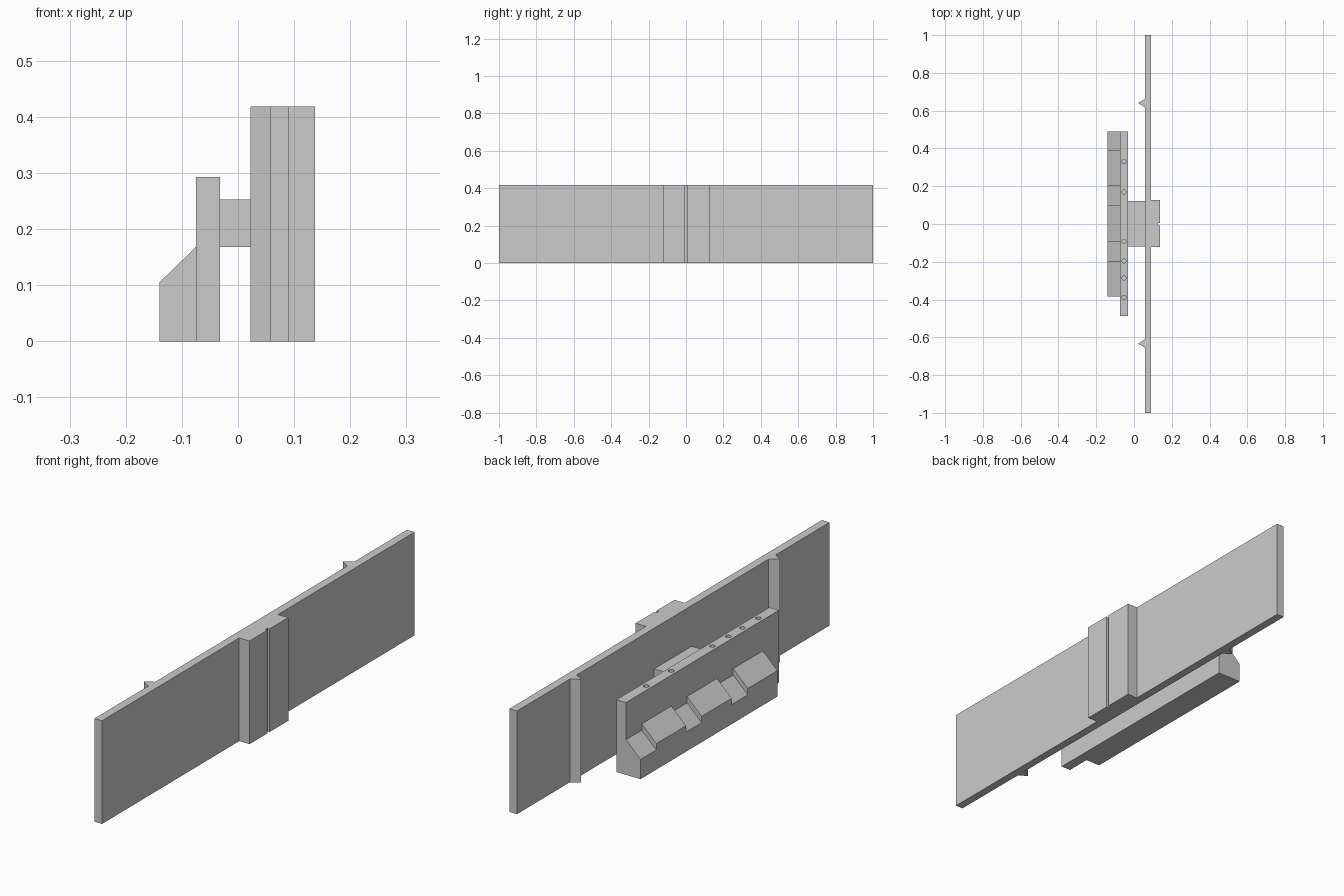
import bpy, bmesh
from mathutils import Vector

cube = bpy.data.objects.get("Cube")
if cube:
    bpy.data.objects.remove(cube, do_unlink=True)

grey = bpy.data.materials.new("plain grey")
grey.use_nodes = True
grey.diffuse_color = (0.6, 0.6, 0.6, 1)
grey.node_tree.nodes["Principled BSDF"].inputs["Base Color"].default_value = (0.6, 0.6, 0.6, 1)


def prism(name, outline, axis, start, end):
    """Extrude a flat outline: (x, y) along z or (x, z) along y."""
    place = (lambda a, b, t: (a, b, t)) if axis == "z" else (lambda a, b, t: (a, t, b))
    bm = bmesh.new()
    face = bm.faces.new([bm.verts.new(place(a, b, start)) for a, b in outline])
    extruded = bmesh.ops.extrude_face_region(bm, geom=[face])["geom"]
    verts = [g for g in extruded if isinstance(g, bmesh.types.BMVert)]
    bmesh.ops.translate(bm, verts=verts, vec=Vector(place(0, 0, end - start)))
    bmesh.ops.recalc_face_normals(bm, faces=bm.faces)
    mesh = bpy.data.meshes.new(name)
    bm.to_mesh(mesh)
    bm.free()
    mesh.materials.append(grey)
    obj = bpy.data.objects.new(name, mesh)
    bpy.context.collection.objects.link(obj)
    return obj


def cut(target, cutter):
    """Subtract the cutter from the target and discard it."""
    cutter.hide_render = True
    mod = target.modifiers.new("cut", "BOOLEAN")
    mod.operation = "DIFFERENCE"
    mod.solver = "EXACT"
    mod.object = cutter
    bpy.context.view_layer.objects.active = target
    bpy.ops.object.modifier_apply(modifier=mod.name)
    bpy.data.objects.remove(cutter, do_unlink=True)


def rectangle(a0, a1, b0, b1):
    return [(a0, b0), (a1, b0), (a1, b1), (a0, b1)]


# Long panel: grooved centre block on one side, two wedge ribs on the other
inner, outer, block = 0.057, 0.091, 0.137
plan = [(inner, -1), (outer, -1), (outer, -0.122), (block, -0.122),
        (block, -0.008), (block - 0.01, -0.008), (block - 0.01, 0.006), (block, 0.006),
        (block, 0.126), (outer, 0.126), (outer, 1), (inner, 1)]
for y in (0.64, -0.633):
    plan += [(inner, y + 0.022), (0.022, y), (inner, y - 0.022)]
prism("long_panel", plan, "z", 0, 0.418)

# Bridge joining the panel to the short plate
prism("bridge", rectangle(-0.032, inner, 0.168, 0.253), "y", -0.118, 0.122)

# Short plate with round holes in its top edge
plate = prism("short_plate", rectangle(-0.075, -0.032, 0, 0.293), "y", -0.488, 0.491)
for y in (0.33, 0.17, -0.093, -0.196, -0.286, -0.388):
    bpy.ops.mesh.primitive_cylinder_add(vertices=16, radius=0.011, depth=0.2,
                                        location=(-0.053, y, 0.293))
    cut(plate, bpy.context.object)

# Sloped ledge with three lowered steps
ledge = prism("sloped_ledge", [(-0.14, 0), (-0.075, 0), (-0.075, 0.168), (-0.14, 0.105)],
              "y", -0.385, 0.491)
notch = [(-0.16, 0.06), (-0.06, 0.157), (-0.06, 0.3), (-0.16, 0.3)]
for y0, y1 in ((0.39, 0.6), (0.1, 0.2), (-0.195, -0.092)):
    cut(ledge, prism("notch_cutter", notch, "y", y0, y1))
